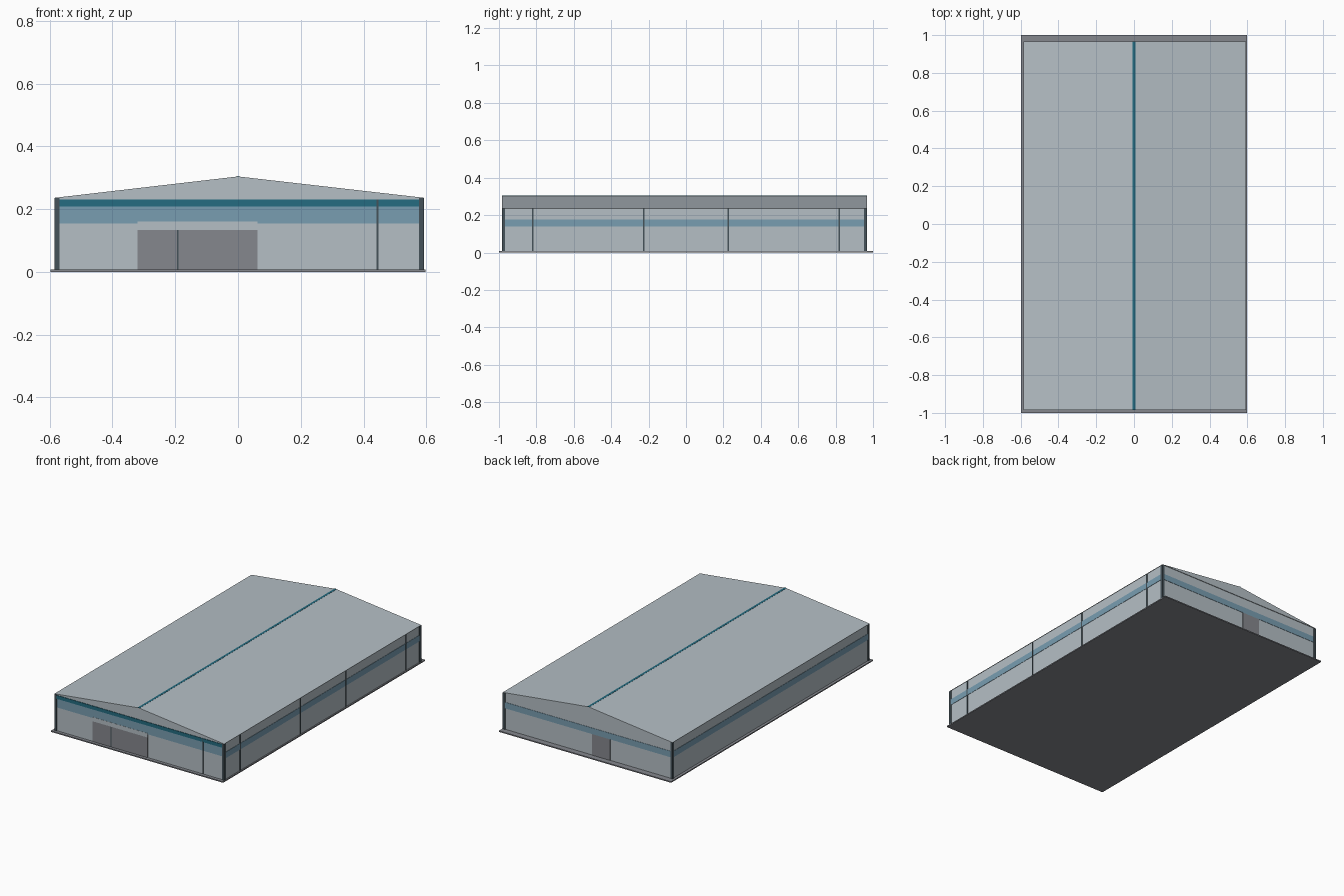
import bpy
import bmesh

cube = bpy.data.objects.get("Cube")
if cube:
    bpy.data.objects.remove(cube, do_unlink=True)


def material(name, rgb):
    m = bpy.data.materials.new(name)
    m.use_nodes = True
    m.diffuse_color = (*rgb, 1)
    bsdf = next(n for n in m.node_tree.nodes if n.type == 'BSDF_PRINCIPLED')
    bsdf.inputs["Base Color"].default_value = (*rgb, 1)
    return m


CLADDING = material("pale grey cladding", (0.46, 0.52, 0.56))
CONCRETE = material("mid grey", (0.235, 0.245, 0.27))
BLUE = material("soft blue", (0.19, 0.34, 0.44))
TEAL = material("deep teal", (0.018, 0.15, 0.22))
DARK = material("dark grey trim", (0.06, 0.085, 0.10))

# Building limits
X0, X1 = -0.584, 0.593
Y0, Y1 = -0.984, 0.967
BASE, EAVE, RIDGE = 0.007, 0.236, 0.304
POST = 0.016


def finish(name, bm, mat):
    bmesh.ops.recalc_face_normals(bm, faces=bm.faces)
    mesh = bpy.data.meshes.new(name)
    bm.to_mesh(mesh)
    bm.free()
    mesh.materials.append(mat)
    ob = bpy.data.objects.new(name, mesh)
    bpy.context.collection.objects.link(ob)
    return ob


def box(name, x, y, z, mat):
    """Box from (low, high) ranges on each axis."""
    bm = bmesh.new()
    bmesh.ops.create_cube(bm, size=1)
    for v in bm.verts:
        v.co = [r[0] if c < 0 else r[1] for c, r in zip(v.co, (x, y, z))]
    return finish(name, bm, mat)


def extrude_profile(name, points, y0, y1, mat):
    """Closed x-z profile swept along y."""
    bm = bmesh.new()
    face = bm.faces.new([bm.verts.new((x, y0, z)) for x, z in points])
    swept = bmesh.ops.extrude_face_region(bm, geom=[face])
    for v in swept["geom"]:
        if isinstance(v, bmesh.types.BMVert):
            v.co.y = y1
    return finish(name, bm, mat)


# Ground slab, walls and gabled roof
box("floor_slab", (-0.597, 0.597), (-1, 1), (0, BASE), CONCRETE)
box("walls", (X0 + 0.004, X1 - 0.004), (Y0 + 0.004, Y1 - 0.004), (BASE, EAVE), CLADDING)
extrude_profile("roof", [(X0, EAVE), (X1, EAVE), (0, RIDGE)], Y0, Y1, CLADDING)
extrude_profile("ridge_cap", [(-0.007, RIDGE - 0.002), (0.007, RIDGE - 0.002),
                              (0.007, RIDGE), (0, RIDGE + 0.002), (-0.007, RIDGE)],
                Y0, Y1, TEAL)

# Corner posts
for side, x in (("right", X0), ("left", X1 - POST)):
    for end, y in (("front", Y0), ("back", Y1 - POST)):
        box(f"{end}_{side}_post", (x, x + POST), (y, y + POST), (BASE, EAVE - 0.001), DARK)

# Blue bands around the walls and the fascia across the front
inner_x = (X0 + POST, X1 - POST)
inner_y = (Y0 + POST, Y1 - POST)
front = (Y0 + 0.002, Y0 + 0.006)
back = (Y1 - 0.006, Y1 - 0.002)
side_z = (0.139, 0.177)
box("front_band", inner_x, front, (0.154, 0.208), BLUE)
box("front_fascia", inner_x, (Y0 + 0.001, Y0 + 0.006), (0.208, 0.230), TEAL)
box("back_band", inner_x, back, side_z, BLUE)
box("right_band", (X0 + 0.002, X0 + 0.006), inner_y, side_z, BLUE)
box("left_band", (X1 - 0.006, X1 - 0.002), inner_y, side_z, BLUE)

# Front sliding doors with header and meeting edge
box("front_door_header", (-0.32, 0.062), (Y0 + 0.001, Y0 + 0.006), (0.134, 0.160), CLADDING)
box("front_doors", (-0.32, 0.062), front, (BASE, 0.134), CONCRETE)
box("front_door_edge", (-0.194, -0.189), (Y0 + 0.001, Y0 + 0.006), (BASE, 0.134), DARK)

# Back door
box("back_door", (-0.15, -0.025), back, (BASE, 0.139), CONCRETE)

# Drain pipes on the front and the long wall
box("front_pipe", (0.442, 0.447), (Y0, Y0 + 0.006), (BASE, 0.230), DARK)
for i, y in enumerate((-0.82, -0.225, 0.225, 0.82)):
    box(f"side_pipe_{i + 1}", (X1 - 0.006, X1 - 0.001), (y - 0.004, y + 0.004),
        (BASE, EAVE - 0.001), DARK)
